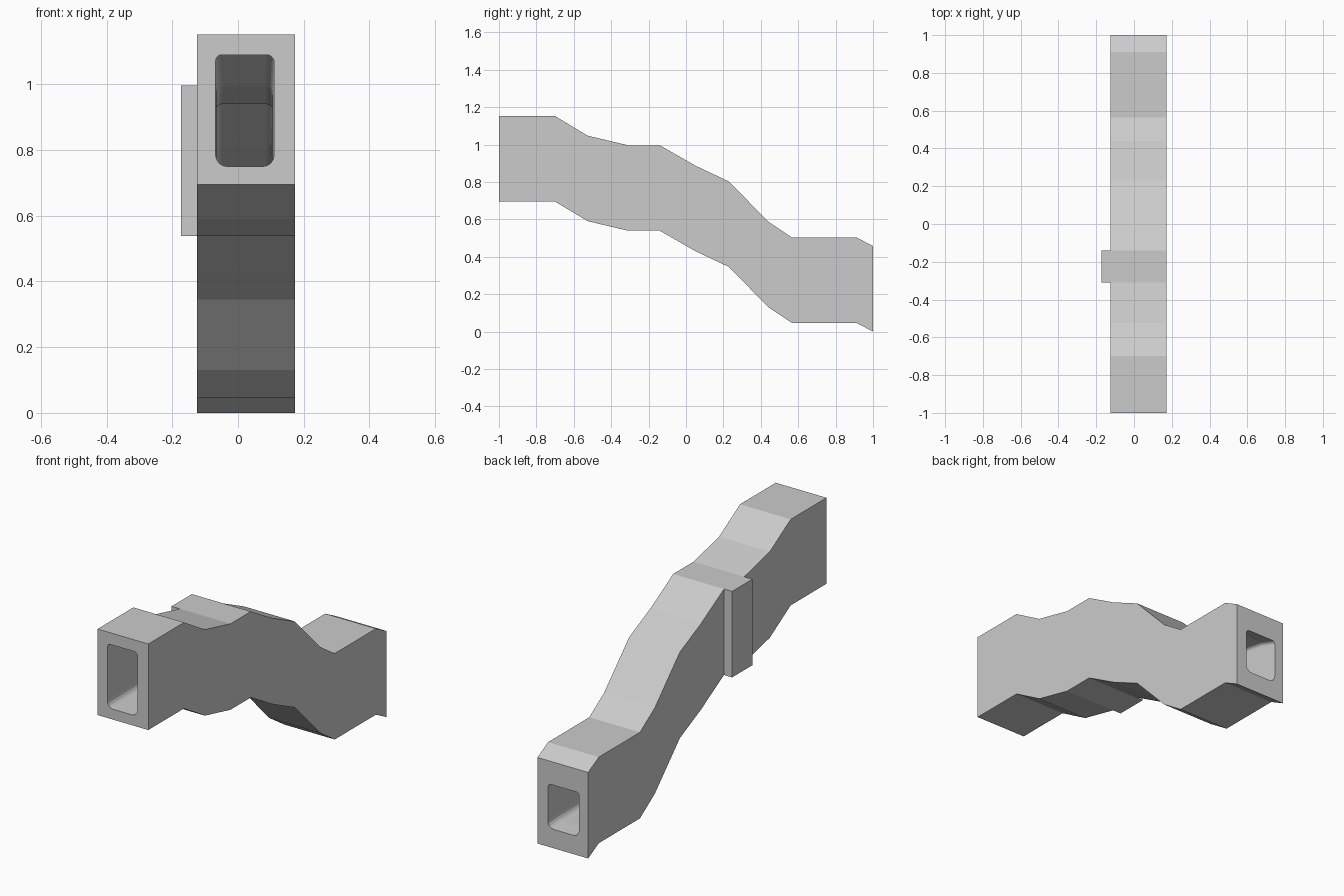
import bpy, bmesh, math

if "Cube" in bpy.data.objects:
    bpy.data.objects.remove(bpy.data.objects["Cube"])

stone = bpy.data.materials.new("pale_grey_stone")
stone.diffuse_color = (0.6, 0.6, 0.6, 1)
stone.use_nodes = True
stone.node_tree.nodes["Principled BSDF"].inputs["Base Color"].default_value = stone.diffuse_color

X0, X1, H = -0.125, 0.173, 0.457
# side profile of the block: (y, underside z)
PATH = [(-1, .695), (-.70, .695), (-.525, .59), (-.31, .539), (-.14, .539),
        (.05, .43), (.23, .345), (.44, .13), (.565, .047), (.91, .047), (1, 0)]
# tunnel stations: (y, floor z, ceiling z, left x, right x)
BORE = [(-1, .75, 1.09, -.068, .11), (-.70, .75, 1.09, -.072, .11),
        (-.525, .645, .995, -.065, .105), (-.30, .60, .94, -.068, .108),
        (-.285, .60, .94, -.118, .108), (-.165, .60, .94, -.118, .108),
        (-.15, .60, .94, -.068, .108), (.05, .49, .82, -.068, .11),
        (.23, .405, .735, -.068, .108), (.44, .19, .51, -.07, .11),
        (.565, .105, .425, -.07, .11), (.91, .105, .365, -.072, .112),
        (1, .10, .335, -.072, .112)]


def new_object(name, bm):
    me = bpy.data.meshes.new(name)
    bm.to_mesh(me)
    bm.free()
    me.materials.append(stone)
    ob = bpy.data.objects.new(name, me)
    bpy.context.collection.objects.link(ob)
    return ob


def loft(bm, rings):
    """Skin a list of vertex rings, open at both ends."""
    rows = [[bm.verts.new(p) for p in r] for r in rings]
    n = len(rows[0])
    for a, b in zip(rows, rows[1:]):
        for i in range(n):
            j = (i + 1) % n
            bm.faces.new((a[i], a[j], b[j], b[i]))
    return rows


def rounded(y, z0, z1, x0, x1, steps=4):
    """Rounded rectangle, tighter at the ceiling than at the floor."""
    pts = []
    for k, (x, sx, z, sz, r) in enumerate([(x1, -1, z1, -1, .022), (x0, 1, z1, -1, .018),
                                           (x0, 1, z0, 1, .035), (x1, -1, z0, 1, .035)]):
        for i in range(steps + 1):
            a = math.pi / 2 * (k + i / steps)
            pts.append((x + sx * r + r * math.cos(a), y, z + sz * r + r * math.sin(a)))
    return pts


# stepped tunnel block: outer shell, inner bore, end faces with openings
bm = bmesh.new()
outer = loft(bm, [[(X1, y, z + H), (X0, y, z + H), (X0, y, z), (X1, y, z)] for y, z in PATH])
shell_faces = list(bm.faces)
inner = loft(bm, [rounded(*s) for s in BORE])
bore_faces = [f for f in bm.faces if f not in set(shell_faces)]
bm.normal_update()
# shell faces out, bore faces in
if shell_faces[0].normal.z < 0:
    bmesh.ops.reverse_faces(bm, faces=shell_faces)
else:
    bmesh.ops.reverse_faces(bm, faces=bore_faces)
# end faces: one quarter-frame polygon per side
for e, sign in ((0, -1), (-1, 1)):
    o, r = outer[e], inner[e]
    for k in range(4):
        m = (k + 1) % 4
        arc = r[k * 5 + 2:k * 5 + 5] + r[m * 5:m * 5 + 3]
        f = bm.faces.new([o[k]] + arc + [o[m]])
        f.normal_update()
        if f.normal.y * sign < 0:
            f.normal_flip()
new_object("tunnel_block", bm)

# shallow side buttress covering the level stretch
bm = bmesh.new()
bmesh.ops.create_cube(bm, size=1)
for v in bm.verts:
    v.co = (-.149 + v.co.x * .048, -.225 + v.co.y * .17, .539 + H / 2 + v.co.z * H)
new_object("side_buttress", bm)
